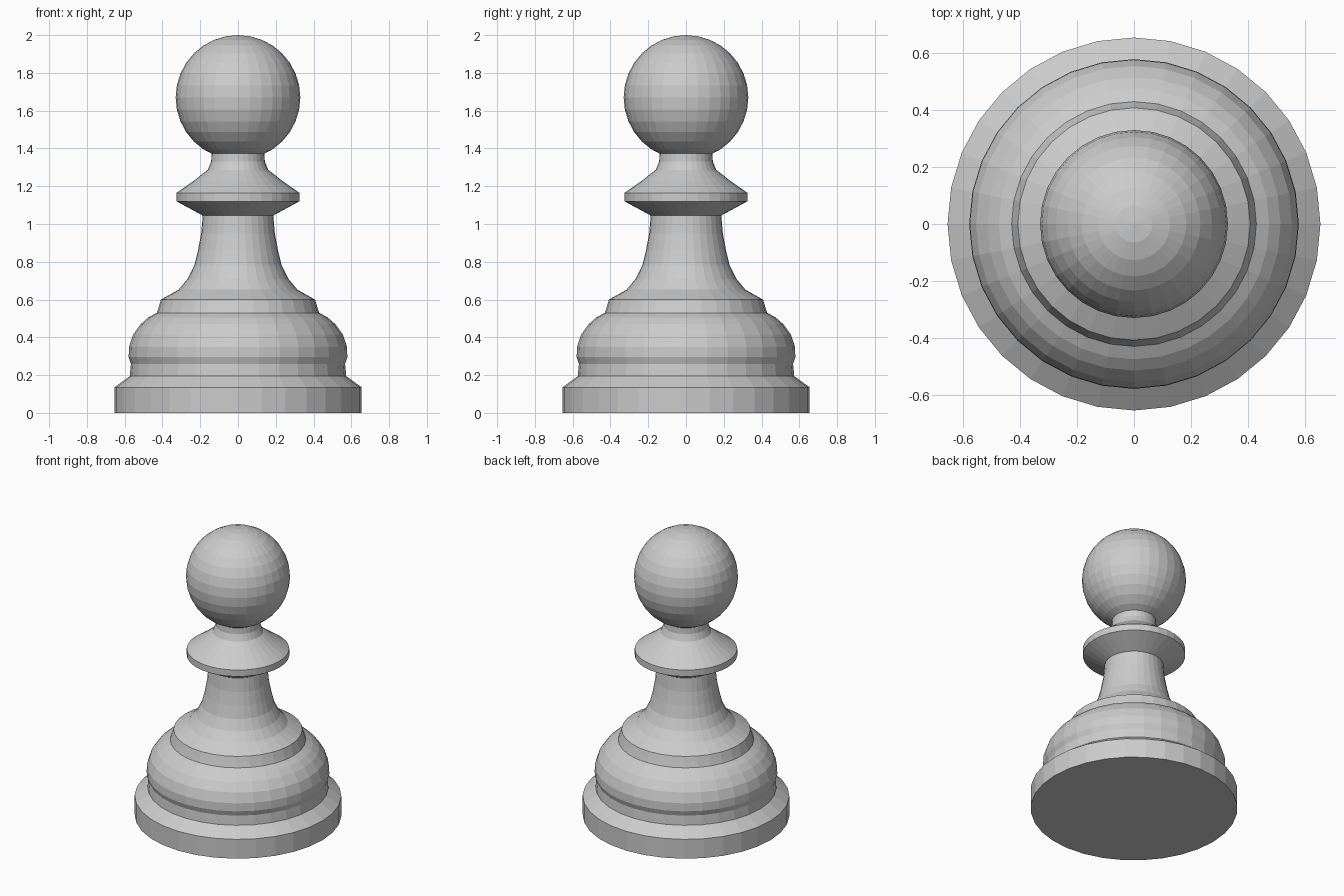
import bpy, bmesh, math

if "Cube" in bpy.data.objects:
    bpy.data.objects.remove(bpy.data.objects["Cube"])

SIDES = 32


def lathe(name, profile):
    """Revolve (radius, height) points around z and cap both ends."""
    bm = bmesh.new()
    rings = []
    for r, z in profile:
        rings.append([bm.verts.new((r * math.sin(2 * math.pi * i / SIDES),
                                    r * math.cos(2 * math.pi * i / SIDES), z))
                      for i in range(SIDES)])
    for low, high in zip(rings, rings[1:]):
        for i in range(SIDES):
            j = (i + 1) % SIDES
            bm.faces.new((low[i], low[j], high[j], high[i]))
    bm.faces.new(rings[0])
    bm.faces.new(rings[-1])
    bmesh.ops.recalc_face_normals(bm, faces=bm.faces)
    mesh = bpy.data.meshes.new(name)
    bm.to_mesh(mesh)
    bm.free()
    obj = bpy.data.objects.new(name, mesh)
    bpy.context.collection.objects.link(obj)
    return obj


# Turned body: foot, bulge, stem, collar and neck in one profile
lathe("body", [
    (0.655, 0.0), (0.655, 0.135), (0.573, 0.195),                # foot
    (0.570, 0.23), (0.567, 0.26), (0.579, 0.295), (0.577, 0.35),
    (0.555, 0.415), (0.515, 0.47), (0.475, 0.505), (0.43, 0.53),  # bulge
    (0.42, 0.56), (0.408, 0.60),                                 # step
    (0.315, 0.652), (0.267, 0.71), (0.232, 0.78), (0.212, 0.86),
    (0.195, 0.95), (0.187, 1.045),                               # stem
    (0.325, 1.12), (0.325, 1.165),                               # collar
    (0.235, 1.228), (0.16, 1.287), (0.142, 1.33), (0.139, 1.39),  # neck
])

# Ball head
bpy.ops.mesh.primitive_uv_sphere_add(segments=SIDES, ring_count=16,
                                     radius=0.33, location=(0, 0, 1.67))
bpy.context.object.name = "head"
